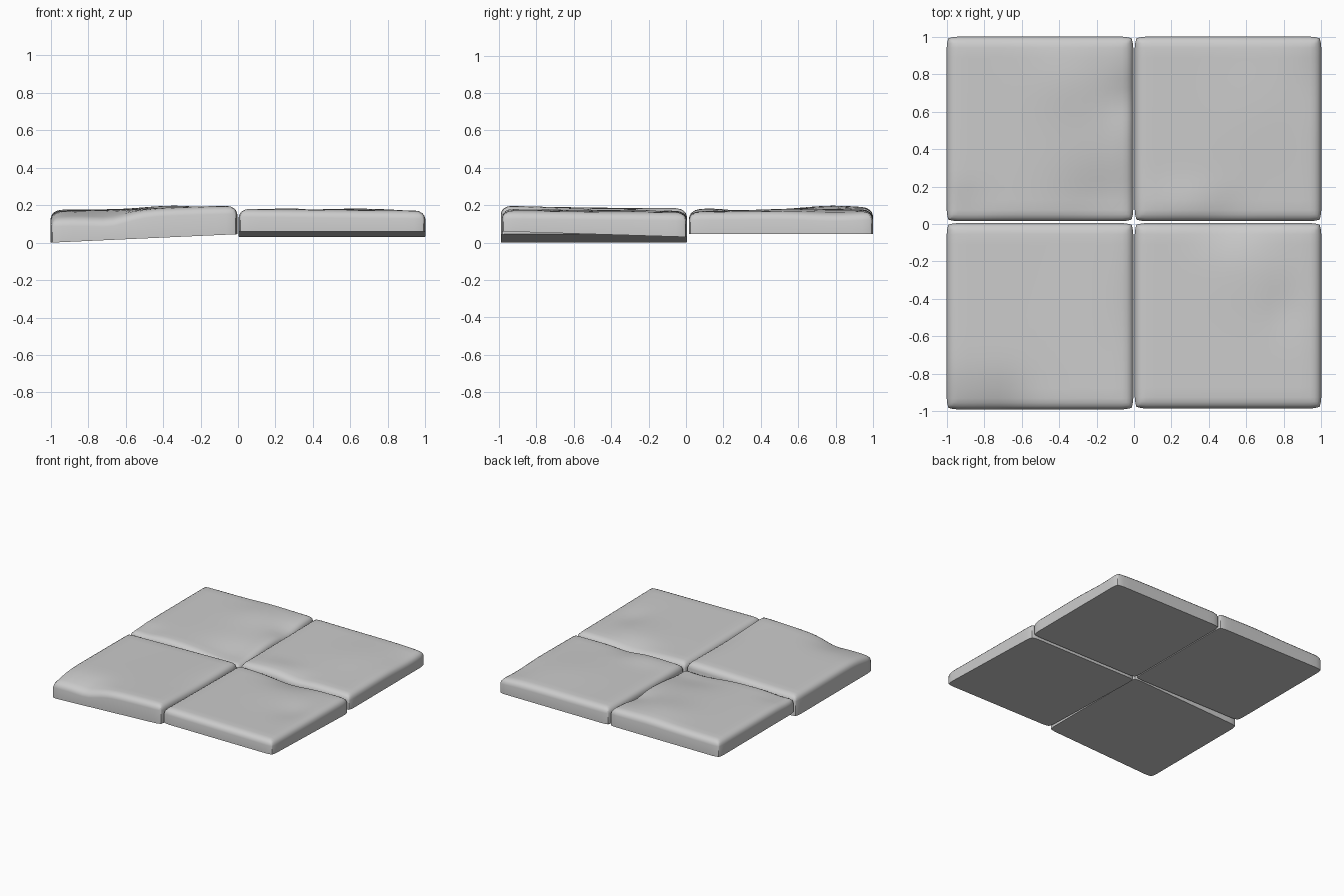
import bpy, bmesh, math

if "Cube" in bpy.data.objects:
    bpy.data.objects.remove(bpy.data.objects["Cube"])

# Grid parameters, clustered near the edges so the rim rounds off smoothly
RIM = [0, 0.006, 0.018, 0.035, 0.06]
T = RIM + [0.06 + 0.88 * i / 16 for i in range(1, 16)] + [1 - t for t in reversed(RIM)]
N = len(T)


def lerp2(c, u, v):
    """Bilinear height from corners (front-left, front-right, back-left, back-right)."""
    return (c[0] * (1 - u) + c[1] * u) * (1 - v) + (c[2] * (1 - u) + c[3] * u) * v


def round_corner(u, v, c=0.06):
    """Pull points near a footprint corner in, as a small rounded chamfer."""
    du, dv = min(u, 1 - u), min(v, 1 - v)
    if du < c and dv < c:
        a, b = c - du, c - dv
        k = max(a, b) / math.hypot(a, b) if a + b > 0 else 1
        k = 0.5 + 0.5 * k
        du, dv = c - a * k, c - b * k
        u = du if u < 0.5 else 1 - du
        v = dv if v < 0.5 else 1 - dv
    return u, v


def slab(name, x0, x1, y0, y1, bottom, top, bumps, rim=0.045):
    """Worn stone slab; bumps are (x, y, x radius, y radius, height)."""
    bm = bmesh.new()
    rows = []
    for v0 in T:
        row = []
        for u0 in T:
            u, v = round_corner(u0, v0)
            x, y = x0 + (x1 - x0) * u, y0 + (y1 - y0) * v
            z = lerp2(top, u, v)
            for bx, by, rx, ry, h in bumps:
                z += h * math.exp(-((x - bx) / rx) ** 2 - ((y - by) / ry) ** 2)
            d = min(u0, 1 - u0, v0, 1 - v0)
            k = max(0.0, 1 - d / 0.06)
            z -= rim * (1 - math.sqrt(1 - k * k))
            row.append(bm.verts.new((x, y, z)))
        rows.append(row)
    for j in range(N - 1):
        for i in range(N - 1):
            bm.faces.new((rows[j][i], rows[j][i + 1], rows[j + 1][i + 1], rows[j + 1][i]))
    # side walls and underside
    ring = (rows[0][:-1] + [r[-1] for r in rows[:-1]]
            + rows[-1][:0:-1] + [r[0] for r in rows[:0:-1]])
    low = []
    for p in ring:
        u, v = (p.co.x - x0) / (x1 - x0), (p.co.y - y0) / (y1 - y0)
        low.append(bm.verts.new((p.co.x, p.co.y, lerp2(bottom, u, v))))
    for i in range(len(ring)):
        k = (i + 1) % len(ring)
        bm.faces.new((ring[k], ring[i], low[i], low[k]))
    bm.faces.new(low[::-1])
    bmesh.ops.recalc_face_normals(bm, faces=bm.faces)
    me = bpy.data.meshes.new(name)
    bm.to_mesh(me)
    bm.free()
    ob = bpy.data.objects.new(name, me)
    bpy.context.collection.objects.link(ob)
    bpy.ops.object.select_all(action='DESELECT')
    ob.select_set(True)
    bpy.context.view_layer.objects.active = ob
    bpy.ops.object.shade_smooth_by_angle(angle=math.radians(40))


# Front left slab: tips down to the left, chipped front-left edge
slab("front_left_slab", -1.0, -0.004, -0.99, 0.005,
     (0.0, 0.045, 0.0, 0.045), (0.17, 0.2, 0.165, 0.185),
     [(-0.95, -1.02, 0.32, 0.17, -0.04), (-0.68, -1.02, 0.13, 0.17, -0.03),
      (-0.02, -0.5, 0.1, 0.3, -0.01)])

# Front right slab: tips up at the front
slab("front_right_slab", 0.004, 1.0, -0.985, 0.005,
     (0.06, 0.06, 0.03, 0.03), (0.182, 0.172, 0.17, 0.162),
     [(0.5, 0.0, 0.2, 0.12, -0.025), (0.6, -0.25, 0.2, 0.2, 0.008),
      (0.8, -0.45, 0.1, 0.15, -0.012)])

# Back left slab: level underside, worn toward the centre
slab("back_left_slab", -1.0, -0.004, 0.015, 1.0,
     (0.045,) * 4, (0.175, 0.17, 0.175, 0.185),
     [(-0.15, 0.1, 0.25, 0.2, -0.035), (-0.02, 0.68, 0.12, 0.12, -0.025),
      (-0.35, 0.78, 0.2, 0.2, 0.018), (-0.9, 0.08, 0.12, 0.1, -0.015)])

# Back right slab: level underside, gently uneven
slab("back_right_slab", 0.004, 1.0, 0.015, 1.0,
     (0.045,) * 4, (0.172, 0.165, 0.178, 0.172),
     [(0.28, 0.12, 0.18, 0.1, 0.012), (0.65, 0.6, 0.25, 0.3, 0.01),
      (0.5, 0.05, 0.12, 0.1, -0.012), (0.98, 0.8, 0.1, 0.2, -0.012)])
